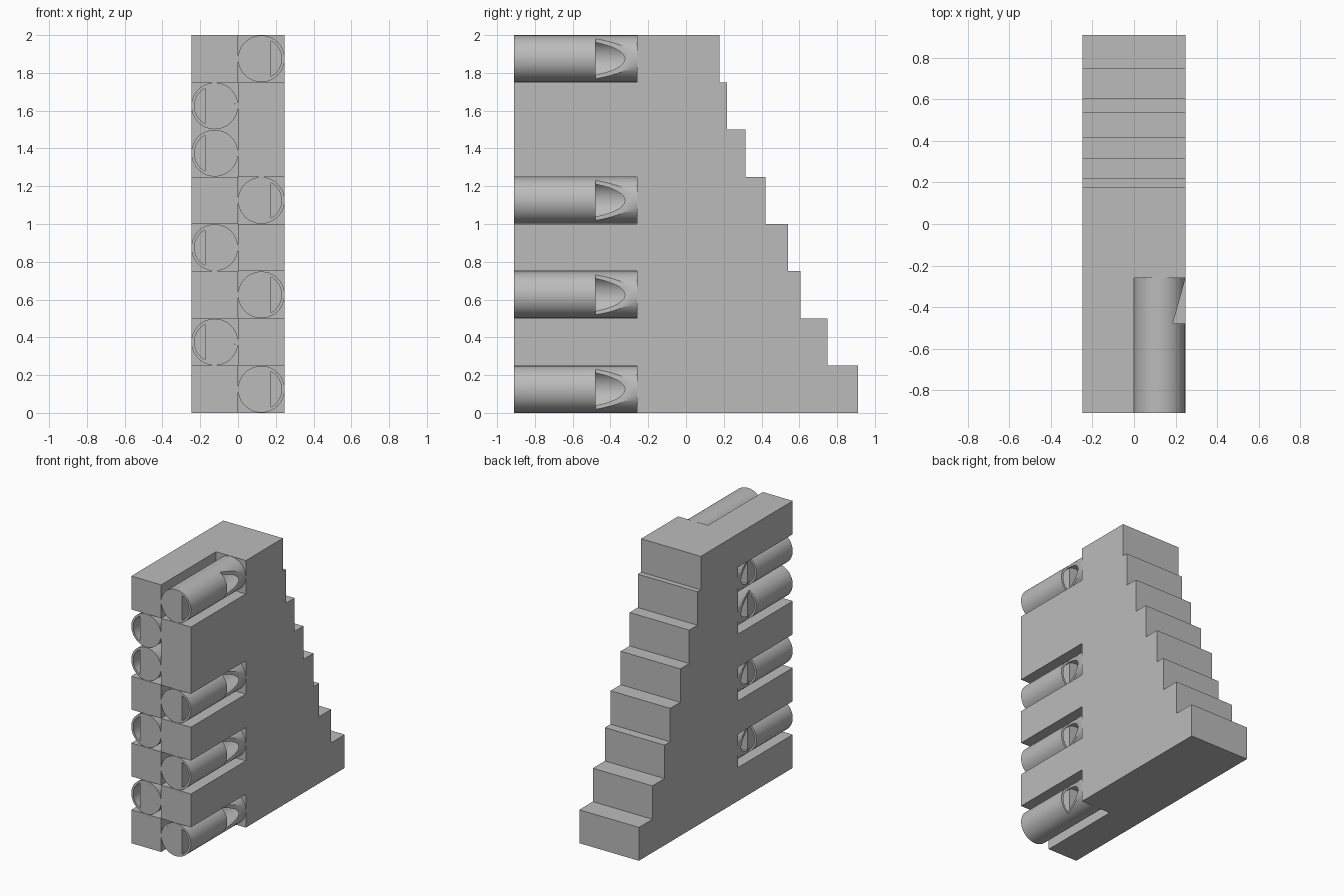
import bpy, bmesh, math

if "Cube" in bpy.data.objects:
    bpy.data.objects.remove(bpy.data.objects["Cube"])

W = 0.247            # half width
H = 0.25             # layer height
R, RI = 0.1235, 0.107  # pipe outer and bore radius
FRONT, SLOT, MOUTH = -0.91, -0.26, -0.48
STEPS = [0.91, 0.75, 0.607, 0.54, 0.42, 0.315, 0.218, 0.178]
SIDES = [1, -1, 1, -1, 1, -1, -1, 1]   # side of each layer's pipe
SEG = 64

grey = bpy.data.materials.new("light grey")
grey.diffuse_color = (0.5, 0.5, 0.5, 1)
grey.use_nodes = True
grey.node_tree.nodes["Principled BSDF"].inputs["Base Color"].default_value = grey.diffuse_color


def finish(name, bm, recalc=True):
    if recalc:
        bmesh.ops.recalc_face_normals(bm, faces=bm.faces)
    me = bpy.data.meshes.new(name)
    bm.to_mesh(me)
    bm.free()
    me.materials.append(grey)
    ob = bpy.data.objects.new(name, me)
    bpy.context.collection.objects.link(ob)
    return ob


def prism(bm, a, b):
    """Closed solid between two matching loops of points."""
    va, vb = [bm.verts.new(p) for p in a], [bm.verts.new(p) for p in b]
    n = len(va)
    bm.faces.new(va)
    bm.faces.new(vb[::-1])
    for i in range(n):
        j = (i + 1) % n
        bm.faces.new((va[i], vb[i], vb[j], va[j]))


def circle(r, x, y, z):
    return [(x + r * math.cos(2 * math.pi * i / SEG), y,
             z + r * math.sin(2 * math.pi * i / SEG)) for i in range(SEG)]


def cut(ob, cutter):
    mod = ob.modifiers.new("cut", 'BOOLEAN')
    mod.operation, mod.solver, mod.object = 'DIFFERENCE', 'EXACT', cutter
    dg = bpy.context.evaluated_depsgraph_get()
    me = bpy.data.meshes.new_from_object(ob.evaluated_get(dg))
    ob.modifiers.clear()
    ob.data = me
    bpy.data.objects.remove(cutter)


def smooth(ob):
    bpy.ops.object.select_all(action='DESELECT')
    ob.select_set(True)
    bpy.context.view_layer.objects.active = ob
    bpy.ops.object.shade_smooth_by_angle(angle=math.radians(30))


# Stepped body behind the pipes
profile = [(SLOT, 0)]
for i, y in enumerate(STEPS):
    profile += [(y, i * H), (y, (i + 1) * H)]
profile.append((SLOT, 8 * H))
bm = bmesh.new()
prism(bm, [(-W, y, z) for y, z in profile], [(W, y, z) for y, z in profile])
body = finish("stepped_body", bm)

# Resonating bores running back into each step
bm = bmesh.new()
for i, s in enumerate(SIDES):
    z = (i + 0.5) * H
    prism(bm, circle(RI, s * W / 2, SLOT - 0.1, z),
          circle(RI, s * W / 2, STEPS[i] - 0.02, z))
cut(body, finish("bore_cutter", bm))
smooth(body)

# Solid fingers beside the pipes, left open where they join the body
for s, first, last in [(-1, 0, 0), (1, 1, 1), (-1, 2, 2), (1, 3, 3),
                       (-1, 4, 4), (1, 5, 6), (-1, 7, 7)]:
    z0, z1 = first * H, (last + 1) * H
    bm = bmesh.new()
    loop = [(0, z0), (s * W, z0), (s * W, z1), (0, z1)]
    prism(bm, [(x, FRONT, z) for x, z in loop], [(x, SLOT, z) for x, z in loop])
    bmesh.ops.recalc_face_normals(bm, faces=bm.faces)
    back = [f for f in bm.faces if f.calc_center_median().y > SLOT - 0.001]
    bmesh.ops.delete(bm, geom=back, context='FACES')
    finish("front_finger", bm, recalc=False)

# Pipe tube, centred on its own axis
bm = bmesh.new()
rings = [[bm.verts.new(p) for p in circle(r, 0, y, 0)]
         for r, y in [(R, FRONT), (R, SLOT), (RI, SLOT), (RI, FRONT)]]
for k in range(4):
    a, b = rings[k], rings[(k + 1) % 4]
    for i in range(SEG):
        j = (i + 1) % SEG
        bm.faces.new((a[i], a[j], b[j], b[i]))
pipe = finish("pipe", bm)

# Slanted mouth on the outer side of the pipe
x0 = 0.187 - W / 2
x1 = x0 + 0.114
wedge = [(x0, MOUTH), (x1, MOUTH), (x1, MOUTH + 0.41)]
bm = bmesh.new()
prism(bm, [(x, y, -0.2) for x, y in wedge], [(x, y, 0.2) for x, y in wedge])
cut(pipe, finish("mouth_cutter", bm))
smooth(pipe)

# Plug that leaves a narrow windway inside the pipe
a0 = math.acos((0.175 - W / 2) / RI)
pts = []
for i in range(49):
    a = a0 + (2 * math.pi - 2 * a0) * i / 48
    pts.append((RI * math.cos(a), RI * math.sin(a)))
bm = bmesh.new()
prism(bm, [(x, FRONT, z) for x, z in pts], [(x, MOUTH, z) for x, z in pts])
plug = finish("windway_plug", bm)
smooth(plug)

# Place a pipe and plug in every layer, turned to its side
for i, s in enumerate(SIDES):
    for src in (pipe, plug):
        ob = src if i == 0 else src.copy()
        if i:
            bpy.context.collection.objects.link(ob)
        ob.location = (s * W / 2, 0, (i + 0.5) * H)
        ob.rotation_euler = (0, 0 if s > 0 else math.pi, 0)
